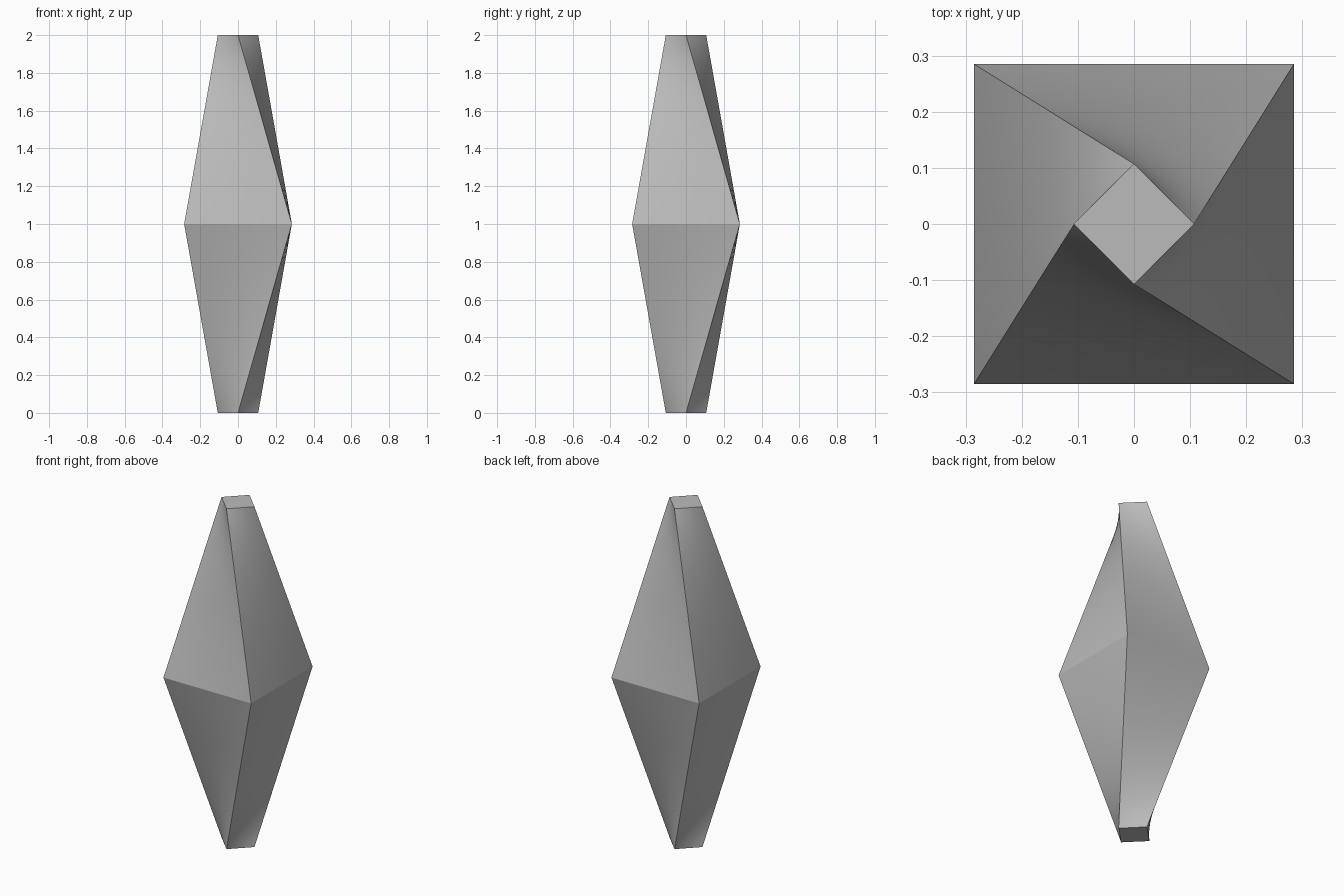
import bpy, bmesh, math
from mathutils import Vector

cube = bpy.data.objects.get("Cube")
if cube:
    bpy.data.objects.remove(cube, do_unlink=True)

HALF = 0.285      # half width of the waist square
TIP = 0.107       # radius of the end diamonds
STEPS = 24        # divisions of each twisted side

stone = bpy.data.materials.new("plain grey")
stone.use_nodes = True
stone.diffuse_color = (0.5, 0.5, 0.5, 1)
stone.node_tree.nodes["Principled BSDF"].inputs["Base Color"].default_value = (0.5, 0.5, 0.5, 1)


def ring(bm, t, direction):
    """Square section between waist (t=0) and tip (t=1), corners moving straight."""
    corners = []
    for k in range(4):
        a = k * math.pi / 2
        waist = Vector((math.cos(a + math.pi / 4), math.sin(a + math.pi / 4), 0)) * HALF * math.sqrt(2)
        tip = Vector((math.cos(a), math.sin(a), 0)) * TIP
        corners.append(waist.lerp(tip, t) + Vector((0, 0, 1 + direction * t)))
    return [bm.verts.new(corners[k].lerp(corners[(k + 1) % 4], i / STEPS))
            for k in range(4) for i in range(STEPS)]


# Twisted spindle: two mirrored lofts meeting at the waist
bm = bmesh.new()
for direction in (1, -1):
    rings = [ring(bm, j / STEPS, direction) for j in range(STEPS + 1)]
    for low, high in zip(rings, rings[1:]):
        for i in range(len(low)):
            n = (i + 1) % len(low)
            bm.faces.new((low[i], low[n], high[n], high[i]))
    bm.faces.new(rings[-1])
bmesh.ops.remove_doubles(bm, verts=bm.verts, dist=0.0001)
bmesh.ops.recalc_face_normals(bm, faces=bm.faces)

mesh = bpy.data.meshes.new("twisted_spindle")
bm.to_mesh(mesh)
bm.free()
mesh.materials.append(stone)
spindle = bpy.data.objects.new("twisted_spindle", mesh)
bpy.context.collection.objects.link(spindle)

# Smooth sides, crisp corners and waist
bpy.context.view_layer.objects.active = spindle
spindle.select_set(True)
bpy.ops.object.shade_smooth_by_angle(angle=math.radians(15))
